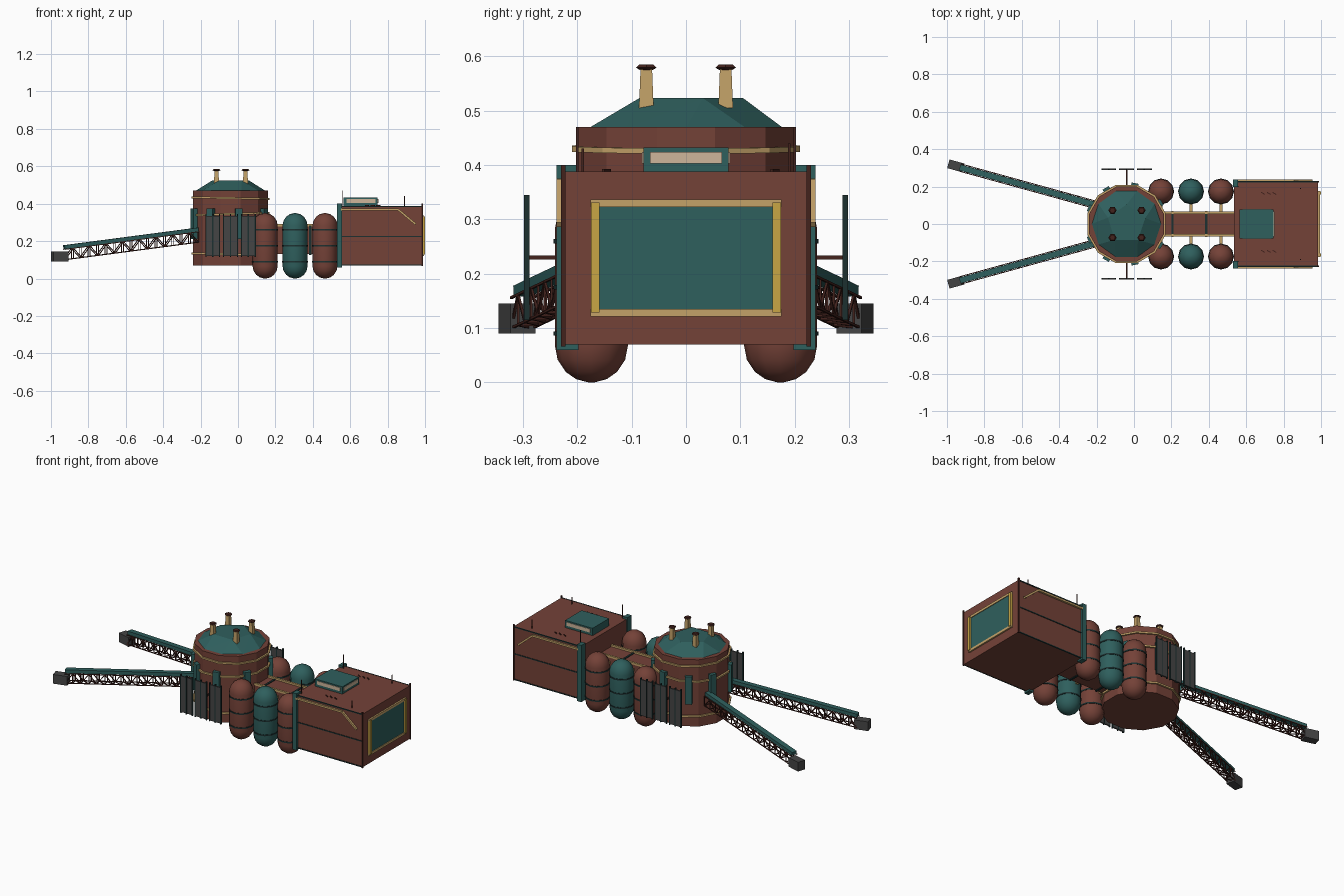
import bpy, bmesh, math
from mathutils import Vector, Matrix

old = bpy.data.objects.get("Cube")
if old:
    bpy.data.objects.remove(old)


def material(name, rgb):
    m = bpy.data.materials.new(name)
    m.use_nodes = True
    m.diffuse_color = (*rgb, 1)
    m.node_tree.nodes["Principled BSDF"].inputs["Base Color"].default_value = (*rgb, 1)
    return m


RED = material("rust red", (0.175, 0.054, 0.039))
TEAL = material("teal", (0.028, 0.115, 0.11))
TAN = material("tan brass", (0.55, 0.36, 0.14))
GOLD = material("yellow gold", (0.58, 0.38, 0.06))
CREAM = material("cream glass", (0.62, 0.47, 0.33))
GREY = material("dark grey", (0.06, 0.06, 0.06))
DARK_RED = material("dark red", (0.055, 0.016, 0.012))
DARK_TEAL = material("dark teal", (0.012, 0.03, 0.03))


def finish(name, bm, mat, smooth=False):
    bmesh.ops.recalc_face_normals(bm, faces=bm.faces)
    mesh = bpy.data.meshes.new(name)
    bm.to_mesh(mesh)
    bm.free()
    ob = bpy.data.objects.new(name, mesh)
    bpy.context.collection.objects.link(ob)
    mesh.materials.append(mat)
    if smooth:
        bpy.ops.object.select_all(action='DESELECT')
        bpy.context.view_layer.objects.active = ob
        ob.select_set(True)
        bpy.ops.object.shade_smooth_by_angle(angle=math.radians(40))
    return ob


def add_box(bm, lo, hi):
    lo, hi = Vector(lo), Vector(hi)
    m = Matrix.Translation((lo + hi) / 2) @ Matrix.Diagonal((*(hi - lo), 1))
    bmesh.ops.create_cube(bm, size=1, matrix=m)


def box(name, lo, hi, mat):
    bm = bmesh.new()
    add_box(bm, lo, hi)
    return finish(name, bm, mat)


def add_beam(bm, p, q, w, h=None):
    """Square bar from p to q, w wide and h high."""
    p, q = Vector(p), Vector(q)
    d = q - p
    rot = d.to_track_quat('X', 'Z').to_matrix().to_4x4()
    m = Matrix.Translation((p + q) / 2) @ rot @ Matrix.Diagonal((d.length, w, h or w, 1))
    bmesh.ops.create_cube(bm, size=1, matrix=m)


def beams(name, pairs, w, mat, h=None):
    bm = bmesh.new()
    for p, q in pairs:
        add_beam(bm, p, q, w, h)
    return finish(name, bm, mat)


def lathe(name, profile, sides, centre, mat, phase=0, tilt=0, smooth=False, closed=False):
    """Spin a list of (radius, height) points around a vertical axis."""
    bm = bmesh.new()
    rings = []
    for r, z in profile:
        angles = [phase + math.tau * i / sides for i in range(sides)]
        rings.append([bm.verts.new((r * math.cos(a), r * math.sin(a), z)) for a in angles])
    pairs = list(zip(rings, rings[1:]))
    if closed:
        pairs.append((rings[-1], rings[0]))
    else:
        bm.faces.new(rings[0])
        bm.faces.new(rings[-1])
    for a, b in pairs:
        for i in range(sides):
            j = (i + 1) % sides
            bm.faces.new((a[i], a[j], b[j], b[i]))
    bm.transform(Matrix.Translation(centre) @ Matrix.Rotation(tilt, 4, 'Y'))
    return finish(name, bm, mat, smooth)


def hoop(name, r, z, half, centre, sides, mat, tilt=0, phase=0):
    x, y = centre
    prof = [(r - 0.012, -half), (r, -half), (r, half), (r - 0.012, half)]
    lathe(name, prof, sides, (x, y, z), mat, phase, tilt, closed=True)


# Main drum with hoops
DX, STEP = -0.04, math.pi / 12
lathe("drum", [(0.207, 0.07), (0.207, 0.47)], 12, (DX, 0, 0), RED, STEP)
for z, tilt in ((0.43, 0.02), (0.345, -0.03), (0.13, 0.02)):
    hoop("drum_band", 0.217, z, 0.005, (DX, 0), 12, TAN, tilt, STEP)

# Faceted roof
bm = bmesh.new()
for r, z, n, ph in ((0.188, 0.468, 10, 0), (0.105, 0.523, 5, 0.3)):
    for i in range(n):
        a = ph + math.tau * i / n
        bm.verts.new((DX + r * math.cos(a), r * math.sin(a), z))
bmesh.ops.convex_hull(bm, input=bm.verts)
finish("roof", bm, TEAL)

# Chimneys with caps
for cx in (-0.115, 0.04):
    for cy in (-0.073, 0.073):
        lathe("chimney", [(0.019, 0.505), (0.015, 0.577)], 4, (cx, cy, 0), TAN, math.pi / 4)
        lathe("chimney_cap", [(0.014, 0.575), (0.022, 0.579), (0.015, 0.585)], 6, (cx, cy, 0), DARK_RED)

# Pilasters around the drum
for deg in (32, 78, 120, 157):
    for s in (-1, 1):
        a = math.radians(deg) * s
        p = Vector((DX + 0.207 * math.cos(a), 0.207 * math.sin(a), 0.21))
        bm = bmesh.new()
        add_box(bm, (-0.014, -0.019, 0), (0.016, 0.019, 0.165))
        bm.transform(Matrix.Translation(p) @ Matrix.Rotation(a, 4, 'Z'))
        finish("pilaster", bm, TEAL)

# Corridor and its pipes
box("corridor", (0.1, -0.065, 0.13), (0.55, 0.065, 0.28), RED)
for x in (0.2, 0.38):
    box("corridor_rib", (x, -0.069, 0.126), (x + 0.012, 0.069, 0.284), DARK_TEAL)
for s in (-1, 1):
    beams("corridor_rail", [((0.14, s * 0.06, 0.285), (0.54, s * 0.06, 0.285))], 0.012, TAN)

# Capsule tanks
cap = [(0.067 * math.sin(t), 0.067 * (1 - math.cos(t)))
       for t in (math.radians(d) for d in (5, 25, 45, 68, 90))]
capsule = cap + [(r, 0.35 - z) for r, z in reversed(cap)]
for s in (-1, 1):
    for x, mat in ((0.145, RED), (0.305, TEAL), (0.465, RED)):
        y = s * 0.174
        lathe("tank", capsule, 12, (x, y, 0), mat, smooth=True)
        for z in (0.09, 0.175, 0.26):
            hoop("tank_hoop", 0.0695, z, 0.004, (x, y), 12, DARK_TEAL)
        beams("tank_pipe", [((x, s * 0.06, z), (x, s * 0.12, z)) for z in (0.16, 0.25)], 0.016, TAN)

# Large cabin with seams and posts
box("cabin", (0.535, -0.226, 0.07), (0.985, 0.226, 0.388), RED)
for s in (-1, 1):
    y = s * 0.226
    box("cabin_post", (0.528, s * 0.218 - 0.02, 0.06), (0.555, s * 0.218 + 0.02, 0.4), TEAL)
    beams("cabin_seam", [((0.55, y, z), (0.985, y, z)) for z in (0.072, 0.225, 0.386)],
          0.006, DARK_TEAL)
    beams("cabin_corner", [((0.984, y, 0.066), (0.984, y, 0.4))], 0.008, DARK_RED)
    y = s * 0.233
    beams("cabin_pipe", [((0.55, y, 0.37), (0.855, y, 0.37)), ((0.855, y, 0.37), (0.95, y, 0.29))],
          0.011, TAN)

# Large end window
X = 0.985
box("window", (X, -0.16, 0.135), (X + 0.005, 0.16, 0.325), TEAL)
for z in (0.121, 0.323):
    box("window_rail", (X, -0.176, z), (X + 0.009, 0.176, z + 0.014), TAN)
for y in (-0.175, 0.159):
    box("window_side", (X, y, 0.129), (X + 0.014, y + 0.016, 0.331), GOLD)

# Roof hatch with glass strips
box("hatch", (0.565, -0.078, 0.385), (0.747, 0.078, 0.432), TEAL)
box("hatch_glass_end", (0.747, -0.066, 0.403), (0.75, 0.066, 0.424), CREAM)
for s in (-1, 1):
    box("hatch_glass_side", (0.58, s * 0.079 - 0.002, 0.403), (0.735, s * 0.079 + 0.002, 0.424), CREAM)

# Antennas and small roof fittings
beams("antennas", [((x, y, 0.38), (x, y, 0.38 + h)) for x, y, h in
                   ((0.89, 0.19, 0.06), (0.89, -0.19, 0.05), (0.56, 0.2, 0.09), (0.56, -0.2, 0.09))],
      0.004, DARK_RED)
beams("roof_fittings", [((0.68 + 0.03 * i, y, 0.39), (0.70 + 0.03 * i, y - 0.012, 0.39))
                        for i in range(3) for y in (-0.14, 0.17)], 0.005, DARK_RED)

# Solar panels beside the drum
for s in (-1, 1):
    y = s * 0.293
    for x in (-0.135, -0.04, 0.055):
        box("solar_panel", (x - 0.037, y - 0.004, 0.12), (x + 0.037, y + 0.004, 0.335), GREY)
        beams("panel_frame", [((x + d, y, 0.115), (x + d, y, 0.345)) for d in (-0.037, 0, 0.037)],
              0.01, DARK_TEAL, 0.006)
    beams("panel_strut", [((-0.04, s * 0.19, 0.23), (-0.04, y, 0.23))], 0.008, DARK_RED)

# Lattice arms with end blocks
for s in (-1, 1):
    root, tip = Vector((-0.215, s * 0.105, 0.262)), Vector((-0.93, s * 0.302, 0.168))
    side = Vector((s * 0.27, 0.96, 0)) * 0.02
    beams("arm_beam", [(root, tip)], 0.032, TEAL, 0.02)
    bays = 16
    top = [root.lerp(tip, i / bays) - Vector((0, 0, 0.012)) for i in range(bays + 1)]
    low = [p - Vector((0, 0, 0.056)) for p in top]
    rods = []
    for e in (side, -side):
        rods += [(top[0] + e, top[-1] + e), (low[0] + e, low[-1] + e)]
        for i in range(bays):
            a, b = (top, low) if i % 2 else (low, top)
            rods += [(a[i] + e, b[i + 1] + e), (top[i] + e, low[i] + e)]
    for i in range(bays):
        rods += [(low[i] - side, low[i] + side), (low[i] - side, low[i + 1] + side)]
    beams("arm_lattice", rods, 0.0045, DARK_RED)
    bm = bmesh.new()
    add_box(bm, (-0.041, -0.024, 0.09), (0.041, 0.024, 0.145))
    bm.transform(Matrix.Translation((-0.953, s * 0.311, 0)) @ Matrix.Rotation(-s * 0.27, 4, 'Z'))
    finish("arm_end_block", bm, GREY)
